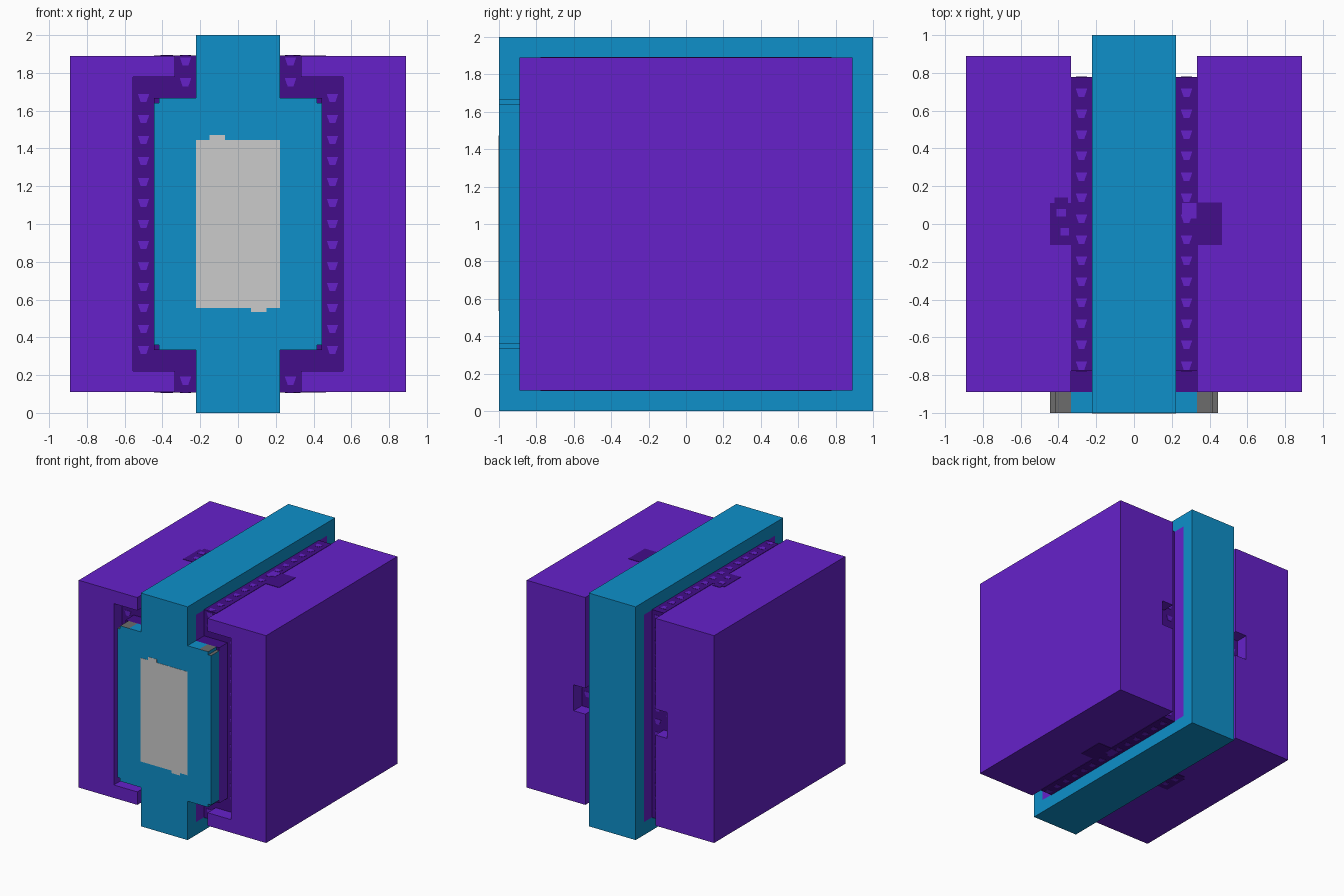
import bpy, bmesh

if "Cube" in bpy.data.objects:
    bpy.data.objects.remove(bpy.data.objects["Cube"])

U = 1 / 9  # one block unit


def lin(c):
    c /= 255
    return c / 12.92 if c < 0.04045 else ((c + 0.055) / 1.055) ** 2.4


def colour(name, r, g, b):
    m = bpy.data.materials.new(name)
    m.diffuse_color = (lin(r), lin(g), lin(b), 1)
    m.use_nodes = True
    m.node_tree.nodes["Principled BSDF"].inputs["Base Color"].default_value = m.diffuse_color
    return m


PURPLE = colour("purple", 102, 33, 202)
DARK = colour("dark purple", 67, 13, 138)
BLUE = colour("blue", 14, 144, 202)
LIGHT = colour("light grey", 203, 203, 203)
GREY = colour("dark grey", 108, 108, 108)


def prisms(name, polys, axis, a, b, *mats):
    """Extrude flat outlines along an axis from a to b, as one object."""
    def put(p, t):
        return {'x': (t, p[0], p[1]), 'y': (p[0], t, p[1]), 'z': (p[0], p[1], t)}[axis]
    bm = bmesh.new()
    for pts in polys:
        lo = [bm.verts.new(put(p, a)) for p in pts]
        hi = [bm.verts.new(put(p, b)) for p in pts]
        bm.faces.new(lo)
        bm.faces.new(hi[::-1])
        n = len(pts)
        for i in range(n):
            j = (i + 1) % n
            bm.faces.new((lo[i], hi[i], hi[j], lo[j]))
    bmesh.ops.recalc_face_normals(bm, faces=bm.faces)
    me = bpy.data.meshes.new(name)
    bm.to_mesh(me)
    bm.free()
    for m in mats:
        me.materials.append(m)
    ob = bpy.data.objects.new(name, me)
    bpy.context.collection.objects.link(ob)
    return ob


def rect(x0, x1, y0, y1):
    return [(x0, y0), (x1, y0), (x1, y1), (x0, y1)]


def units(*pts):
    return [(x * U, y * U) for x, y in pts]


def both(*polys):
    """Outlines plus their mirror images across x = 0."""
    return [p for p in polys] + [[(-x, y) for x, y in reversed(p)] for p in polys]


def cut(ob, cutter):
    md = ob.modifiers.new("cut", 'BOOLEAN')
    md.operation, md.solver, md.object = 'DIFFERENCE', 'EXACT', cutter
    bpy.context.view_layer.objects.active = ob
    bpy.ops.object.modifier_apply(modifier=md.name)
    bpy.data.objects.remove(cutter)


def dot(x, y, s=0.03):
    return [(x - s, y + 0.022), (x + s, y + 0.022), (x + s * 0.5, y - 0.022), (x - s * 0.5, y - 0.022)]


# Main block with a groove around the latch pad and grooves on the back
body = prisms("block", [rect(-8 * U, 8 * U, U, 17 * U)], 'y', -8 * U, 8 * U, PURPLE, DARK)
front = units((2, .5), (3, .5), (3, 2), (5, 2), (5, 16), (3, 16), (3, 17.5), (2, 17.5),
              (2, 15), (4, 15), (4, 3), (2, 3))
back = units((2, .5), (3, .5), (3, 8), (4, 8), (4, 10), (3, 10), (3, 17.5), (2, 17.5))
cut(body, prisms("front_cutter", both(front), 'y', -8.5 * U, -7 * U, PURPLE))
cut(body, prisms("back_cutter", both(back), 'y', 7 * U, 8.5 * U, PURPLE))

# Groove floors, pad front and pad ends are dark
for f in body.data.polygons:
    c, n = f.center, f.normal
    floor = abs(n.y) > .5 and abs(abs(c.y) - 7 * U) < .01
    pad = n.y < -.5 and abs(c.x) < .3 and c.y < -.85
    ends = abs(n.z) > .5 and abs(abs(c.z - 1) - 6 * U) < .01
    f.material_index = 1 if floor or pad or ends else 0

# Dark painted seams on the top and bottom
seams = [rect(-.333, -.222, -7 * U, 7 * U), rect(.222, .34, -7 * U, 7 * U),
         rect(-.444, -.333, -.11, .11), rect(-.42, -.35, .11, .14), rect(.34, .467, -.11, .115)]
marks = both(*[dot(.278, -.75 + i * U) for i in range(14)])
marks += [rect(.255, .33, .03, .11), rect(-.41, -.36, .04, .08), rect(-.39, -.345, -.06, -.02)]
for side, z, s in (("top", 17 * U, 1), ("bottom", U, -1)):
    prisms(side + "_seams", seams, 'z', z, z + s * .003, DARK)
    prisms(side + "_seam_marks", marks, 'z', z + s * .003, z + s * .005, PURPLE)

# Small light marks on the groove floors
rows = [dot(.5, 1 + (i - 6) * U) for i in range(13)]
slots = [dot(.278, 1 + k) for k in (-.83, .75, .86)]
prisms("front_groove_marks", both(*(rows + slots)), 'y', -7 * U, -7 * U - .003, PURPLE)
prisms("back_groove_marks", both(*[dot(.278, 1 + (i - 7.5) * U) for i in range(16)], dot(.39, 1)),
       'y', 7 * U, 7 * U + .003, PURPLE)

# Blue band wrapped around the block
band = prisms("band", [rect(-1, 1, 0, 2)], 'x', -2 * U, 2 * U, BLUE)
cut(band, prisms("band_cutter", [rect(-8 * U, 8 * U, U, 17 * U)], 'x', -.4, .4, BLUE))

# Latch wings beside the band, with stepped corners and grey ends
half = [(2 * U, 3 * U), (3 * U, 3 * U), (.417, 3 * U), (.417, .36), (4 * U, .36)]
wing = half + [(x, 2 - z) for x, z in reversed(half)]
latch = prisms("latch_wings", both(wing), 'y', -1, -8 * U, BLUE, GREY)
for f in latch.data.polygons:
    f.material_index = int(abs(f.normal.z) > .5 and abs(f.center.x) > 3 * U)

# Light plate on the latch
plate = [rect(-.222, .222, .556, 1.444), rect(-.15, -.07, 1.444, 1.472), rect(.07, .15, .535, .556)]
prisms("latch_plate", plate, 'y', -1.002, -.998, LIGHT)
